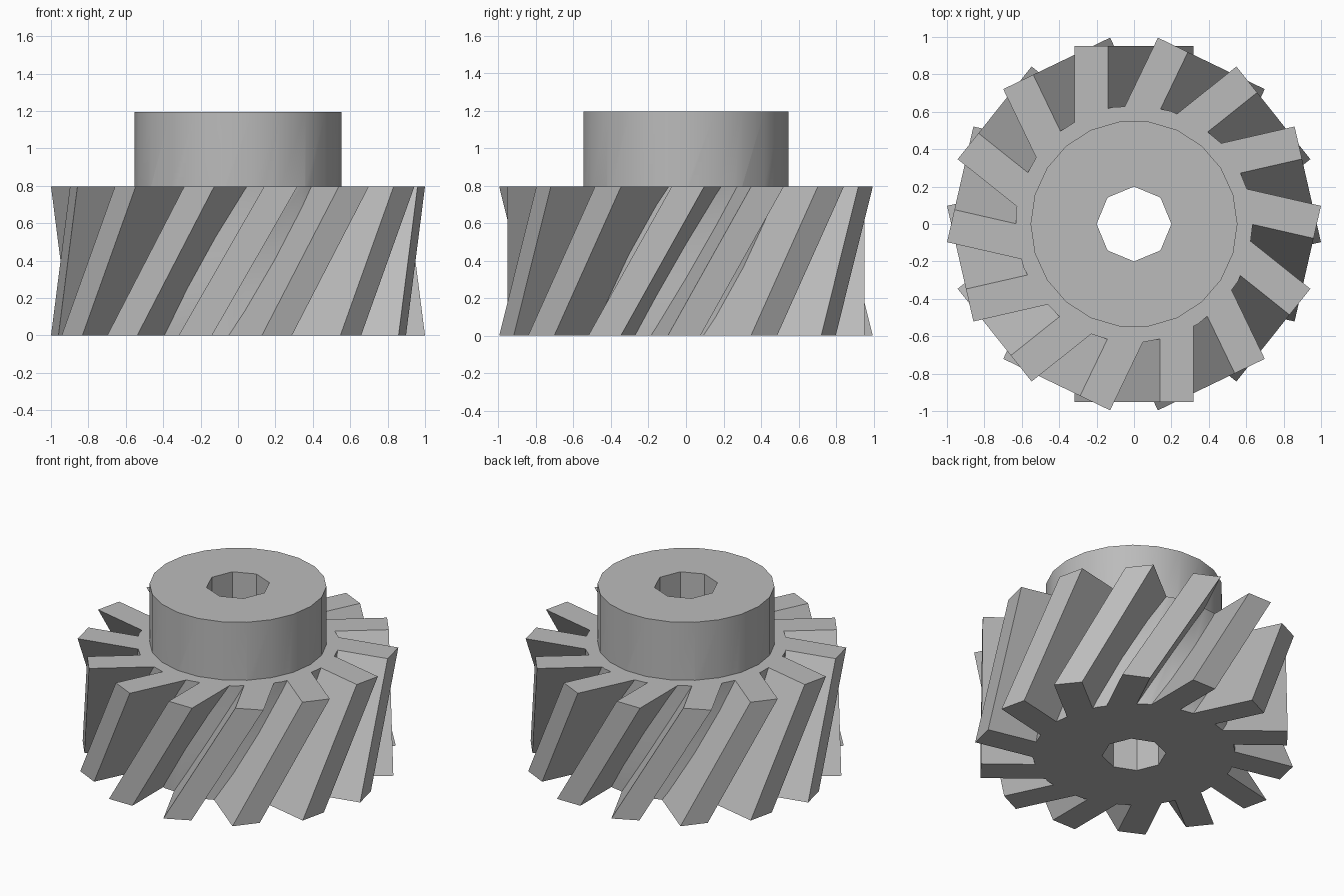
import bpy, bmesh, math
from mathutils import Matrix, Vector

cube = bpy.data.objects.get("Cube")
if cube:
    bpy.data.objects.remove(cube, do_unlink=True)

TEETH = 14
GEAR_HEIGHT = 0.795
HUB_TOP = 1.195

steel = bpy.data.materials.new("plain grey")
steel.use_nodes = True
grey = (0.5, 0.5, 0.5, 1)
steel.diffuse_color = grey
steel.node_tree.nodes["Principled BSDF"].inputs["Base Color"].default_value = grey


def finish(name, bm):
    bmesh.ops.recalc_face_normals(bm, faces=bm.faces)
    mesh = bpy.data.meshes.new(name)
    bm.to_mesh(mesh)
    bm.free()
    mesh.materials.append(steel)
    obj = bpy.data.objects.new(name, mesh)
    bpy.context.collection.objects.link(obj)
    return obj


def cylinder(name, sides, radius, bottom, top):
    # Upright prism with its first corner on +x
    bm = bmesh.new()
    ring = [bm.verts.new((radius * math.cos(math.tau * i / sides),
                          radius * math.sin(math.tau * i / sides), bottom))
            for i in range(sides)]
    base = bm.faces.new(ring)
    lid = bmesh.ops.extrude_face_region(bm, geom=[base])["geom"]
    bmesh.ops.translate(bm, vec=(0, 0, top - bottom),
                        verts=[v for v in lid if isinstance(v, bmesh.types.BMVert)])
    return finish(name, bm)


def slanted_teeth():
    # Each tooth is a box slanted sideways, with a flat tip and level ends
    inner, outer, root, tip = 0.139, 0.317, 0.52, 0.953
    middle, half = (inner + outer) / 2, (outer - inner) / 2
    bm = bmesh.new()
    for i in range(TEETH):
        turn = Matrix.Rotation(math.tau * i / TEETH, 3, "Z")
        ends = []
        for x, z in ((middle, 0), (-middle, GEAR_HEIGHT)):
            corners = ((x - half, root), (x + half, root), (x + half, tip), (x - half, tip))
            ends.append([bm.verts.new(turn @ Vector((cx, cy, z))) for cx, cy in corners])
        low, high = ends
        bm.faces.new(low)
        bm.faces.new(high)
        for a in range(4):
            b = (a + 1) % 4
            bm.faces.new((low[a], low[b], high[b], high[a]))
    return finish("teeth", bm)


# Parts of the gear
gear = cylinder("helical_gear", 25, 0.635, 0, GEAR_HEIGHT)
teeth = slanted_teeth()
hub = cylinder("hub", 22, 0.553, 0.4, HUB_TOP)
bore = cylinder("bore_cutter", 8, 0.2, -0.1, HUB_TOP + 0.1)

# Weld teeth and hub to the core, then cut the shaft hole
bpy.ops.object.select_all(action="DESELECT")
bpy.context.view_layer.objects.active = gear
gear.select_set(True)
for tool, operation in ((teeth, "UNION"), (hub, "UNION"), (bore, "DIFFERENCE")):
    mod = gear.modifiers.new(tool.name, "BOOLEAN")
    mod.operation = operation
    mod.solver = "EXACT"
    mod.object = tool
    bpy.ops.object.modifier_apply(modifier=mod.name)
    bpy.data.objects.remove(tool, do_unlink=True)

bpy.ops.object.shade_smooth_by_angle(angle=math.radians(30))
